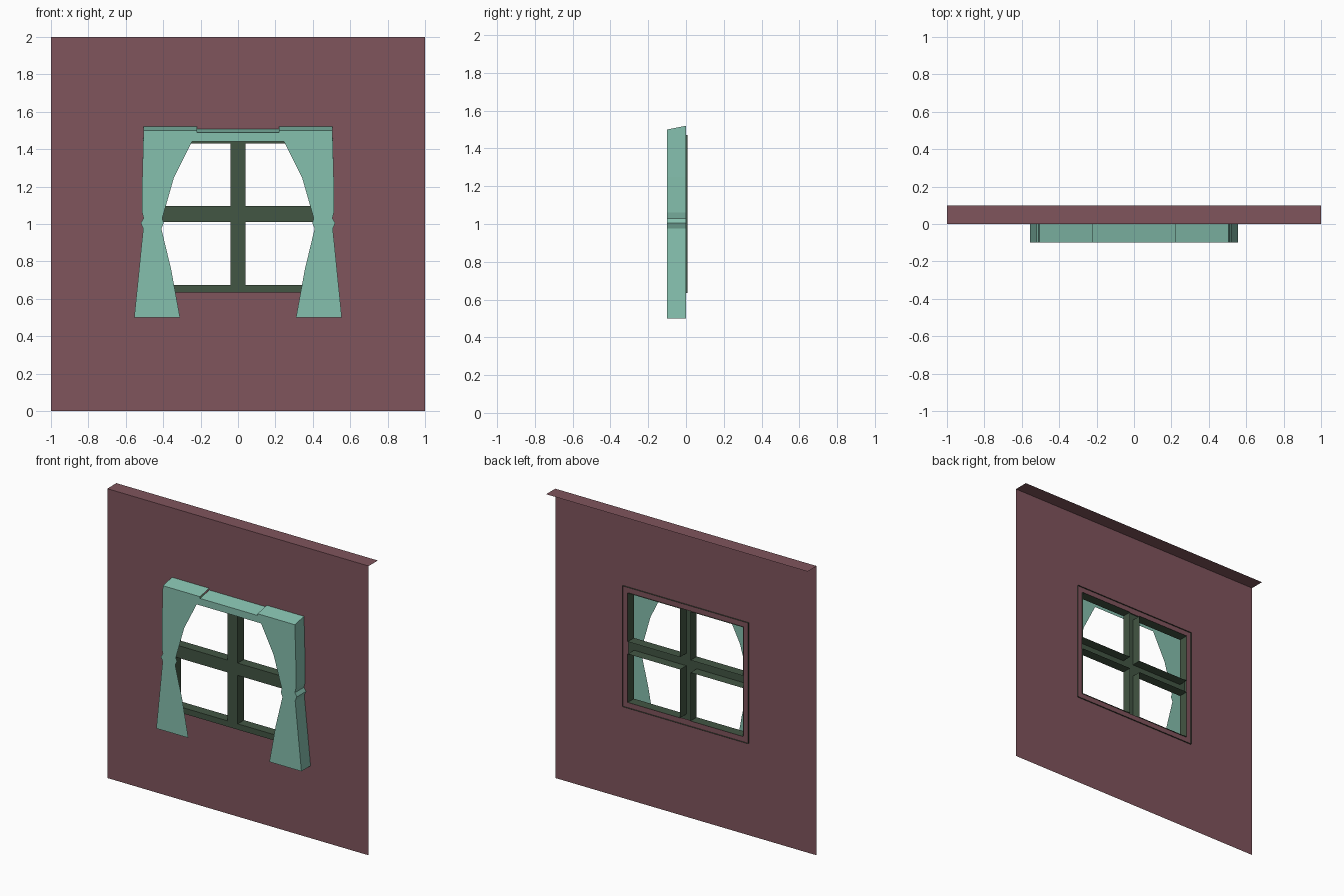
import bpy, bmesh

if "Cube" in bpy.data.objects:
    bpy.data.objects.remove(bpy.data.objects["Cube"])


def material(name, rgb):
    m = bpy.data.materials.new(name)
    m.diffuse_color = (*rgb, 1)
    m.use_nodes = True
    m.node_tree.nodes["Principled BSDF"].inputs["Base Color"].default_value = m.diffuse_color
    return m


BRICK = material("dusty red", (0.214, 0.089, 0.107))
GREEN = material("dark green", (0.055, 0.092, 0.057))
MINT = material("mint fabric", (0.235, 0.523, 0.42))


def finish(bm, name, mat):
    """Weld, make front faces look towards -y, and create the object."""
    bmesh.ops.remove_doubles(bm, verts=bm.verts, dist=0.0005)
    bmesh.ops.recalc_face_normals(bm, faces=bm.faces)
    bm.normal_update()
    if sum(f.normal.y * f.calc_area() for f in bm.faces) > 0:
        bmesh.ops.reverse_faces(bm, faces=bm.faces)
    mesh = bpy.data.meshes.new(name)
    bm.to_mesh(mesh)
    bm.free()
    mesh.materials.append(mat)
    obj = bpy.data.objects.new(name, mesh)
    bpy.context.collection.objects.link(obj)
    return obj


def face(bm, pts):
    return bm.faces.new([bm.verts.new(p) for p in pts])


def lattice(xs, zs, y, solid):
    """Flat grid in the xz plane, keeping only the cells that are solid."""
    bm = bmesh.new()
    for i in range(len(xs) - 1):
        for j in range(len(zs) - 1):
            if solid(i, j):
                a, b, c, d = xs[i], xs[i + 1], zs[j], zs[j + 1]
                face(bm, [(a, y, c), (b, y, c), (b, y, d), (a, y, d)])
    bmesh.ops.remove_doubles(bm, verts=bm.verts, dist=0.0005)
    return bm


# Wall: a single sheet with a window hole and a folded-back top strip
bm = lattice([-1, -0.44, 0.44, 1], [0, 0.675, 1.43, 2], 0,
             lambda i, j: (i, j) != (1, 1))
face(bm, [(-1, 0, 2), (1, 0, 2), (1, 0.1, 2), (-1, 0.1, 2)])
finish(bm, "wall", BRICK)

# Window frame: border and cross bars, open at the back
bm = lattice([-0.48, -0.44, -0.04, 0.04, 0.44, 0.48],
             [0.635, 0.675, 1.01, 1.095, 1.43, 1.47], -0.06,
             lambda i, j: i % 2 == 0 or j % 2 == 0)
rim = [e for e in bm.edges if e.is_boundary]
new = bmesh.ops.extrude_edge_only(bm, edges=rim)["geom"]
for v in new:
    if isinstance(v, bmesh.types.BMVert):
        v.co.y = 0.008
finish(bm, "window_frame", GREEN)

# Curtains: front sheet with outer side and sloped top returning to the wall
OUTER = [(0.555, 0.5), (0.507, 0.975), (0.52, 1.005), (0.505, 1.03),
         (0.512, 1.06), (0.512, 1.25), (0.505, 1.5)]
TOP = [(0.505, 1.5), (0.22, 1.5)]
INNER = [(0.22, 1.44), (0.246, 1.44), (0.342, 1.25), (0.405, 1.03),
         (0.397, 1.005), (0.41, 0.975), (0.358, 0.76), (0.31, 0.5)]


def curtain(name, side):
    bm = bmesh.new()
    face(bm, [(side * x, -0.1, z) for x, z in OUTER + TOP[1:] + INNER])
    path = OUTER + TOP[1:]
    for (x0, z0), (x1, z1) in zip(path, path[1:]):
        r0, r1 = (0.02 if z == 1.5 else 0 for z in (z0, z1))
        face(bm, [(side * x0, -0.1, z0), (side * x1, -0.1, z1),
                  (side * x1, 0, z1 + r1), (side * x0, 0, z0 + r0)])
    finish(bm, name, MINT)


curtain("right_curtain", 1)
curtain("left_curtain", -1)

# Valance joining the two curtains, slightly lower
bm = bmesh.new()
face(bm, [(-0.22, -0.1, 1.44), (0.22, -0.1, 1.44), (0.22, -0.1, 1.488), (-0.22, -0.1, 1.488)])
face(bm, [(-0.22, -0.1, 1.488), (0.22, -0.1, 1.488), (0.22, 0, 1.508), (-0.22, 0, 1.508)])
finish(bm, "valance", MINT)
